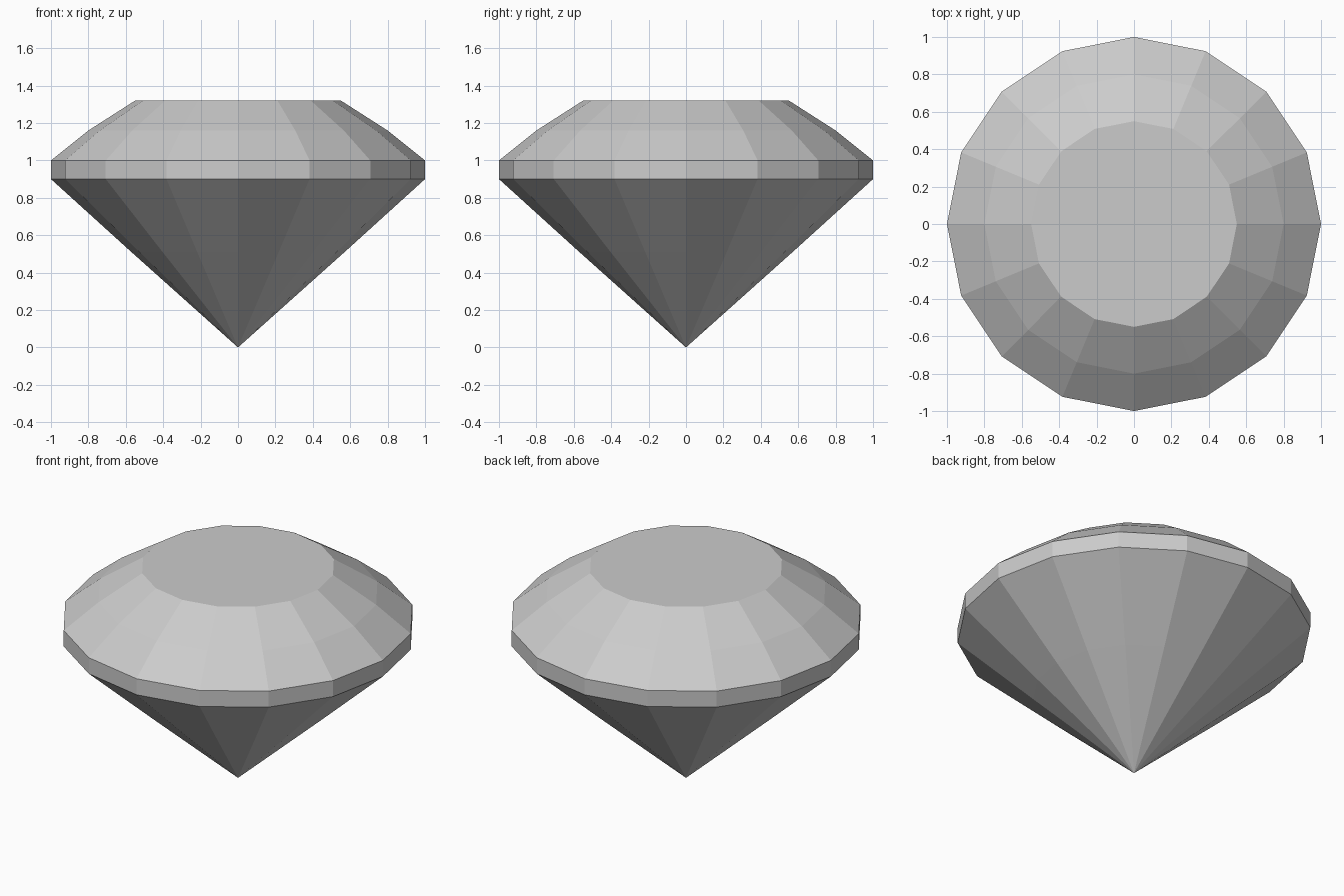
import bpy, bmesh
from math import cos, sin, tau

if "Cube" in bpy.data.objects:
    bpy.data.objects.remove(bpy.data.objects["Cube"])

SIDES = 16
# Gem profile (radius, height) from above the point up to the flat table
PROFILE = [(0.57, 0.51), (1.0, 0.9), (1.0, 1.0), (0.8, 1.16), (0.55, 1.32)]

bm = bmesh.new()
tip = bm.verts.new((0, 0, 0))
rings = [[bm.verts.new((r * cos(tau * i / SIDES), r * sin(tau * i / SIDES), z))
          for i in range(SIDES)] for r, z in PROFILE]

# Pointed pavilion
for i in range(SIDES):
    bm.faces.new((tip, rings[0][(i + 1) % SIDES], rings[0][i]))

# Pavilion, girdle and crown facets
for low, high in zip(rings, rings[1:]):
    for i in range(SIDES):
        j = (i + 1) % SIDES
        bm.faces.new((low[i], low[j], high[j], high[i]))

# Flat table on top
bm.faces.new(rings[-1])
bmesh.ops.recalc_face_normals(bm, faces=bm.faces)

mesh = bpy.data.meshes.new("cut_gem")
bm.to_mesh(mesh)
bm.free()
bpy.context.collection.objects.link(bpy.data.objects.new("cut_gem", mesh))
